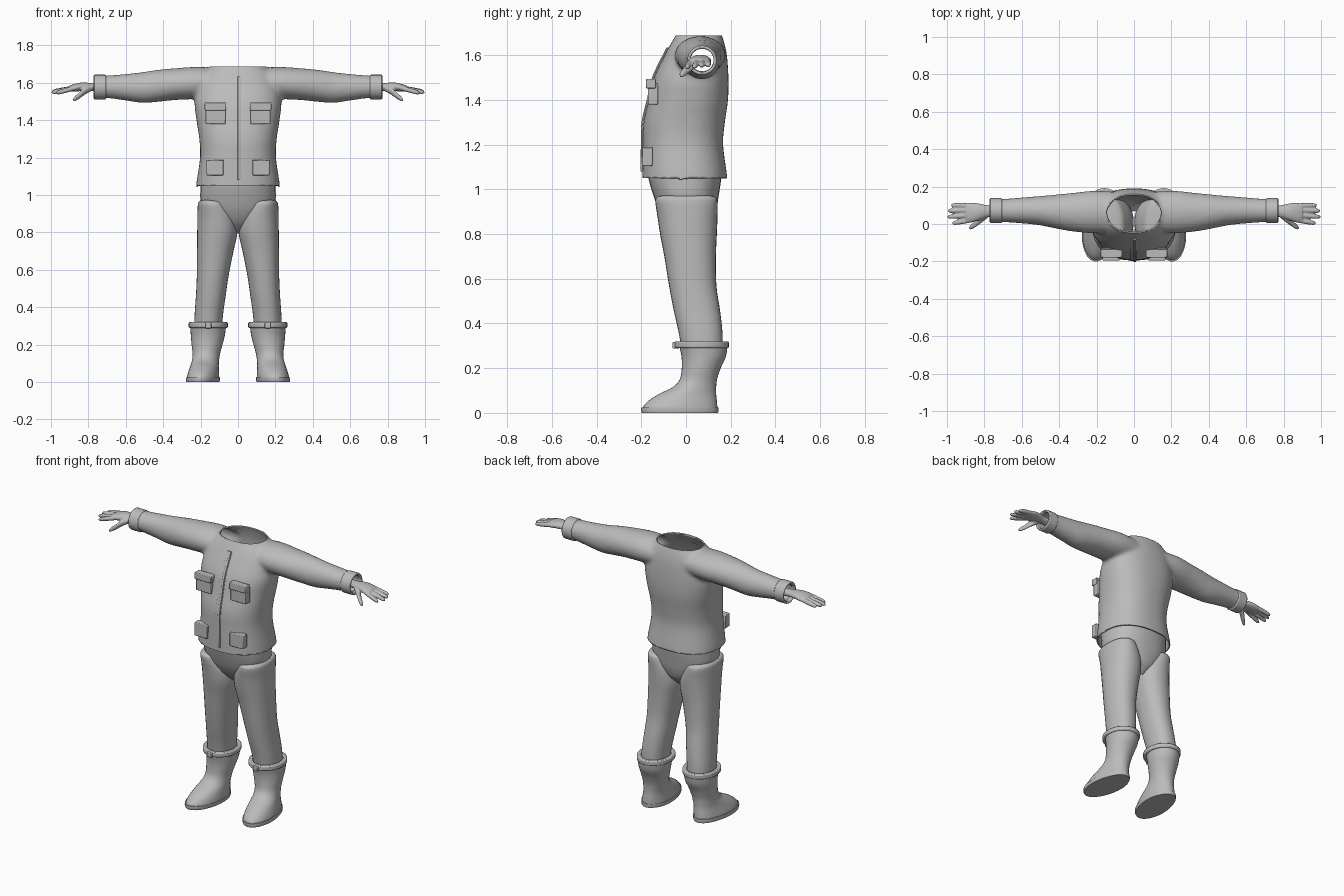
import bpy, bmesh, math
from mathutils import Vector

cube = bpy.data.objects.get("Cube")
if cube:
    bpy.data.objects.remove(cube, do_unlink=True)

grey = bpy.data.materials.new("plain_grey")
grey.use_nodes = True
COLOR = (0.5, 0.5, 0.5, 1)
grey.diffuse_color = COLOR
grey.node_tree.nodes["Principled BSDF"].inputs["Base Color"].default_value = COLOR


def smooth_rows(rows, steps):
    """Catmull-Rom resampling of section rows."""
    out = []
    for i in range(len(rows) - 1):
        quad = (rows[max(i - 1, 0)], rows[i], rows[i + 1], rows[min(i + 2, len(rows) - 1)])
        for s in range(steps):
            u = s / steps
            out.append([b + 0.5 * u * (c - a + u * (2*a - 5*b + 4*c - d + u * (3*(b - c) + d - a)))
                        for a, b, c, d in zip(*quad)])
    return out + [list(rows[-1])]


def loft(bm, rows, axis="Z", sides=32, power=2.0, steps=4, caps=True, closed=False, side=1):
    """Rows are (t, a0, a1, b0, b1): extents of a rounded section at t along the axis."""
    if steps > 1:
        rows = smooth_rows(rows, steps)
    rings = []
    for t, a0, a1, b0, b1 in rows:
        ring = []
        for k in range(sides):
            c, s = math.cos(math.tau * k / sides), math.sin(math.tau * k / sides)
            a = (a0 + a1) / 2 + (a1 - a0) / 2 * math.copysign(abs(c) ** (2 / power), c)
            b = (b0 + b1) / 2 + (b1 - b0) / 2 * math.copysign(abs(s) ** (2 / power), s)
            ring.append(bm.verts.new((a * side, b, t) if axis == "Z" else (t * side, a, b)))
        rings.append(ring)
    pairs = list(zip(rings, rings[1:])) + ([(rings[-1], rings[0])] if closed else [])
    for low, high in pairs:
        for k in range(sides):
            n = (k + 1) % sides
            bm.faces.new((low[k], low[n], high[n], high[k]))
    if caps and not closed:
        bm.faces.new(rings[0])
        bm.faces.new(rings[-1])


def finish(name, bm, mirror=False, bevel=0, angle=40):
    bmesh.ops.recalc_face_normals(bm, faces=bm.faces)
    mesh = bpy.data.meshes.new(name)
    bm.to_mesh(mesh)
    bm.free()
    mesh.materials.append(grey)
    obj = bpy.data.objects.new(name, mesh)
    bpy.context.collection.objects.link(obj)
    bpy.ops.object.select_all(action="DESELECT")
    obj.select_set(True)
    bpy.context.view_layer.objects.active = obj
    bpy.ops.object.shade_smooth_by_angle(angle=math.radians(angle))
    if bevel:
        mod = obj.modifiers.new("Bevel", "BEVEL")
        mod.width, mod.segments = bevel, 2
    if mirror:
        obj.modifiers.new("Mirror", "MIRROR").use_clip = False
    return obj


def fuse(obj, voxel, rounds):
    """Melt overlapping volumes into one soft surface and return it as a bmesh."""
    mod = obj.modifiers.new("Remesh", "REMESH")
    mod.mode, mod.voxel_size = "VOXEL", voxel
    soft = obj.modifiers.new("Smooth", "SMOOTH")
    soft.factor, soft.iterations = 0.5, rounds
    bm = bmesh.new()
    bm.from_object(obj, bpy.context.evaluated_depsgraph_get())
    bpy.data.objects.remove(obj, do_unlink=True)
    return bm


def trim(bm, point, normal):
    bmesh.ops.bisect_plane(bm, geom=bm.verts[:] + bm.edges[:] + bm.faces[:],
                           plane_co=point, plane_no=normal, clear_outer=True)


def simple(name, rows, mirror=True, bevel=0, **kw):
    bm = bmesh.new()
    loft(bm, rows, **kw)
    return finish(name, bm, mirror, bevel)


def band(name, axis, t0, t1, box, thick):
    a0, a1, b0, b1 = box
    inner = (a0 + thick, a1 - thick, b0 + thick, b1 - thick)
    rows = [(t0, *inner), (t0, *box), (t1, *box), (t1, *inner)]
    return simple(name, rows, axis=axis, steps=1, closed=True, bevel=0.006)


def box(name, x, y, z, bevel=0.004):
    bm = bmesh.new()
    bmesh.ops.create_cube(bm, size=1)
    for v in bm.verts:
        v.co = Vector([(r[0] + r[1]) / 2 + c * (r[1] - r[0]) for r, c in zip((x, y, z), v.co)])
    return finish(name, bm, True, bevel)


# Jacket: torso and sleeves fused, then opened at neck, hem and wrists
torso = [(1.0, -.225, .225, -.195, .187), (1.06, -.223, .223, -.195, .184),
         (1.2, -.203, .203, -.193, .166), (1.3, -.207, .207, -.19, .174),
         (1.4, -.222, .222, -.167, .188), (1.5, -.232, .232, -.143, .19),
         (1.6, -.21, .21, -.096, .183), (1.66, -.175, .175, -.063, .17),
         (1.69, -.14, .14, -.046, .16), (1.74, -.13, .13, -.035, .15)]
sleeve = [(.02, -.04, .165, 1.53, 1.67), (.2, -.05, .178, 1.515, 1.685),
          (.33, -.04, .166, 1.508, 1.678), (.43, -.022, .156, 1.498, 1.669),
          (.51, -.006, .149, 1.492, 1.657), (.6, .003, .142, 1.505, 1.647),
          (.7, .01, .134, 1.518, 1.639), (.8, .012, .132, 1.52, 1.636)]
bm = bmesh.new()
loft(bm, torso, power=2.35, sides=48)
for side in (-1, 1):
    loft(bm, sleeve, axis="X", side=side)
bm = fuse(finish("jacket_volume", bm), 0.012, 5)
for point, normal in (((0, 0, 1.05), (0, 0, -1)), ((0, 0, 1.688), (0, 0, 1)),
                      ((.75, 0, 0), (1, 0, 0)), ((-.75, 0, 0), (-1, 0, 0))):
    trim(bm, point, normal)
jacket = finish("jacket", bm, angle=60)
shell = jacket.modifiers.new("Shell", "SOLIDIFY")
shell.thickness, shell.offset = 0.008, -1

# Front closure following the chest
chest = [r for r in smooth_rows(torso, 6) if 1.07 < r[0] < 1.64]
for name, x0, x1, lift in (("placket", -.02, .014, .004), ("zipper", -.002, .012, .009)):
    simple(name, [(r[0], x0, x1, r[3] - lift, r[3] + .012) for r in chest],
           mirror=False, steps=1, sides=16, power=6)

# Pockets
box("chest_pocket", (.066, .174), (-.17, -.125), (1.38, 1.475))
box("chest_pocket_flap", (.063, .178), (-.18, -.135), (1.452, 1.494))
box("hip_pocket", (.077, .168), (-.195, -.15), (1.105, 1.188))

# Cuffs
band("sleeve_cuff", "X", .705, .772, (.006, .138, 1.511, 1.643), .014)

# Hands: palm, four fingers and thumb fused
bm = bmesh.new()
loft(bm, [(.72, .04, .1, 1.55, 1.596), (.78, .036, .1, 1.556, 1.598), (.83, .02, .11, 1.556, 1.602),
          (.87, .008, .114, 1.553, 1.595), (.9, .012, .108, 1.555, 1.585)], axis="X", sides=24)
for y0, y1, tip, drop in ((.022, .004, .972, .03), (.048, .038, .998, .027),
                          (.075, .07, .996, .022), (.098, .1, .978, .02)):
    path = [(0, .012), (.45, .0135), (.85, .012), (.97, .007), (1, .003)]
    rows = []
    for u, r in path:
        x, y, z = .86 + (tip - .86) * u, y0 + (y1 - y0) * u, 1.575 - drop * u
        rows.append((x, y - r, y + r, z - r, z + r))
    loft(bm, rows, axis="X", sides=12)
loft(bm, [(.785, .03, .06, 1.555, 1.585), (.82, .003, .045, 1.535, 1.575), (.85, -.018, .016, 1.513, 1.547),
          (.872, -.03, -.004, 1.502, 1.528), (.882, -.028, -.016, 1.502, 1.514)], axis="X", sides=12)
finish("hand", fuse(finish("hand_volume", bm), 0.005, 2), mirror=True, angle=70)

# Trousers: hips and separate legs with a soft ledge at the top
simple("trouser_hips", [(1.12, -.2, .2, -.175, .162), (1.05, -.2, .2, -.168, .158),
                        (.97, -.2, .2, -.145, .146), (.91, -.17, .17, -.122, .136),
                        (.85, -.1, .1, -.085, .115), (.8, -.02, .02, -.03, .07)],
       mirror=False, power=2.3, caps=False)
simple("trouser_leg", [(.972, .08, .195, -.105, .11), (.965, .062, .208, -.13, .132),
                       (.945, .045, .215, -.137, .141), (.88, .01, .217, -.128, .141),
                       (.8, .003, .218, -.116, .138), (.7, .024, .219, -.097, .134),
                       (.57, .05, .22, -.076, .136), (.46, .066, .225, -.055, .152),
                       (.36, .08, .232, -.033, .163), (.26, .09, .235, -.015, .165)], power=2.2)


# Boots with toes turned slightly out
def turn_out(obj):
    for v in obj.data.vertices:
        v.co.x += 0.09 * max(0, 0.06 - v.co.y) * max(0, min(1, (0.2 - v.co.z) / 0.1))


upper = simple("boot", [(.3, .064, .256, -.03, .186), (.25, .07, .252, -.02, .178),
                        (.2, .083, .248, -.019, .155), (.15, .096, .242, -.028, .139),
                        (.115, .1, .244, -.06, .135), (.085, .099, .25, -.12, .135),
                        (.055, .096, .258, -.167, .138), (.03, .094, .264, -.19, .14),
                        (.015, .093, .266, -.195, .141)], caps=False)
sole = simple("boot_sole", [(0, .094, .268, -.197, .143), (0.01, .09, .27, -.201, .146),
                            (.024, .091, .269, -.2, .145)], steps=1)
turn_out(upper)
turn_out(sole)
band("boot_cuff", "Z", .29, .32, (.054, .264, -.052, .192), .026)
box("boot_buckle", (.143, .177), (-.06, -.03), (.287, .318))
